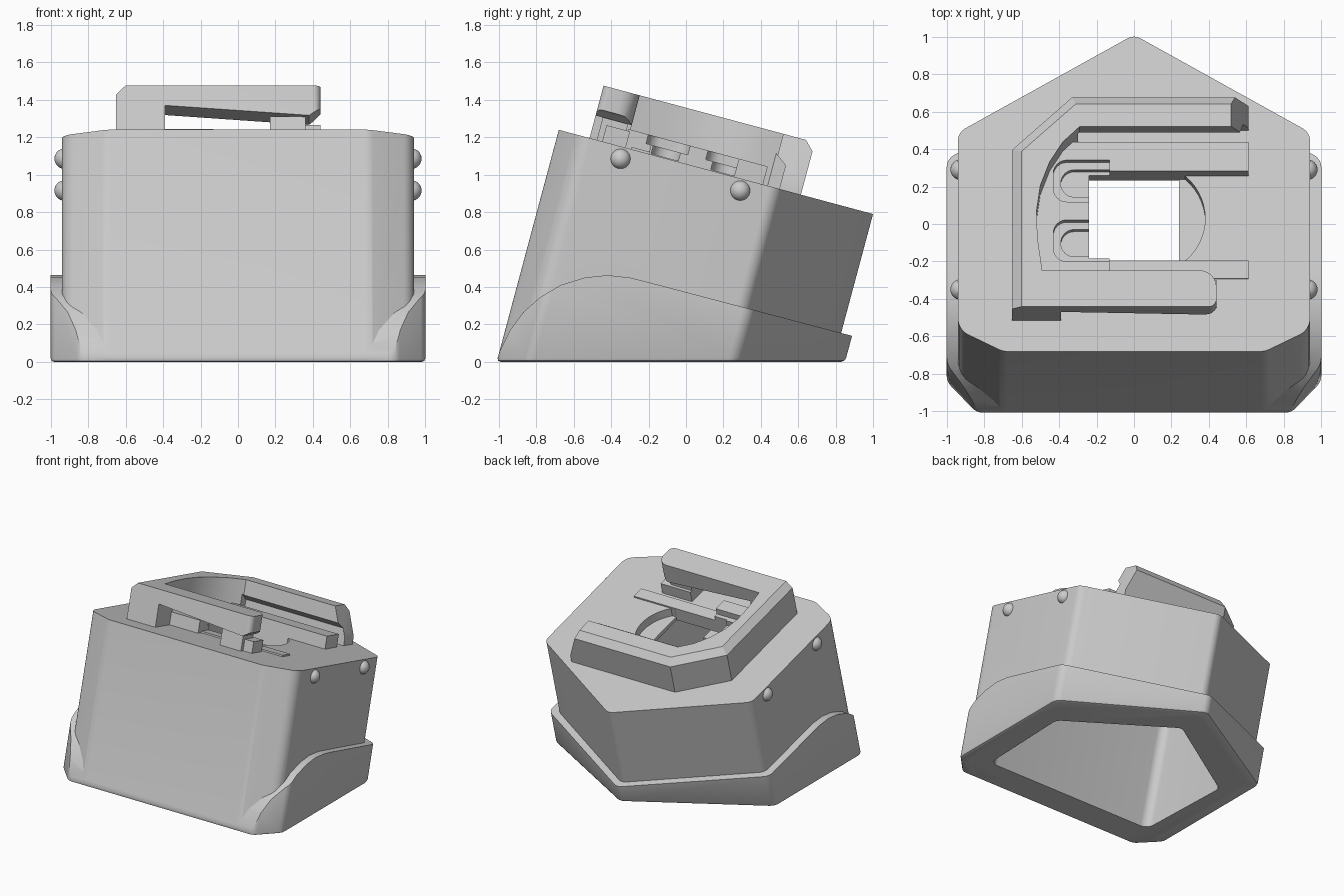
import bpy, bmesh, math
from mathutils import Matrix, Vector

if "Cube" in bpy.data.objects:
    bpy.data.objects.remove(bpy.data.objects["Cube"], do_unlink=True)

# One material for everything
grey = bpy.data.materials.new("light_grey")
grey.use_nodes = True
COLOUR = (0.6, 0.6, 0.6, 1)
grey.diffuse_color = COLOUR
grey.node_tree.nodes["Principled BSDF"].inputs["Base Color"].default_value = COLOUR

# Tilted frame: origin on the top front edge, z along the leaning axis
TILT = Matrix.Translation((0, -0.68, 1.24)) @ Matrix.Rotation(math.radians(-15), 4, "X")


def fillet(points, steps=6):
    """Round every corner given as (x, y, radius)."""
    out = []
    for i, p in enumerate(points):
        here = Vector(p[:2])
        if len(p) < 3:
            out.append(here)
            continue
        a = (Vector(points[i - 1][:2]) - here).normalized()
        b = (Vector(points[(i + 1) % len(points)][:2]) - here).normalized()
        half = a.angle(b) / 2
        reach = p[2] / math.tan(half)
        start, end = here + a * reach, here + b * reach
        centre = here + (a + b).normalized() * p[2] / math.sin(half)
        for k in range(steps + 1):
            ray = start.lerp(end, k / steps) - centre
            out.append(centre + ray.normalized() * p[2])
    return out


def mirrored(half):
    """Close a right-hand outline across x = 0; the last point is the apex."""
    return half + [(-p[0],) + tuple(p[1:]) for p in reversed(half[:-1])]


def prism(name, outline, low, high, plane="xy", frame=TILT, edit=None):
    bm = bmesh.new()
    place = {"xy": lambda p, d: (p.x, p.y, d),
             "xz": lambda p, d: (p.x, d, p.y),
             "yz": lambda p, d: (d, p.x, p.y)}[plane]
    pts = fillet(outline)
    base = bm.faces.new([bm.verts.new(place(p, low)) for p in pts])
    lift = Vector(place(Vector((0, 0)), high - low))
    new = bmesh.ops.extrude_face_region(bm, geom=[base])["geom"]
    bmesh.ops.translate(bm, vec=lift, verts=[g for g in new if isinstance(g, bmesh.types.BMVert)])
    bmesh.ops.recalc_face_normals(bm, faces=bm.faces)
    if edit:
        edit(bm)
    bm.transform(frame)
    return finish(name, bm)


def finish(name, bm):
    mesh = bpy.data.meshes.new(name)
    bm.to_mesh(mesh)
    bm.free()
    mesh.materials.append(grey)
    obj = bpy.data.objects.new(name, mesh)
    bpy.context.collection.objects.link(obj)
    return obj


def box(name, x0, x1, y0, y1, z0, z1):
    return prism(name, [(x0, y0), (x1, y0), (x1, y1), (x0, y1)], z0, z1)


def combine(target, tool, operation="DIFFERENCE"):
    mod = target.modifiers.new("combine", "BOOLEAN")
    mod.operation, mod.solver, mod.object = operation, "EXACT", tool
    bpy.context.view_layer.objects.active = target
    bpy.ops.object.modifier_apply(modifier=mod.name)
    bpy.data.objects.remove(tool, do_unlink=True)


def smooth(obj):
    bpy.ops.object.select_all(action="DESELECT")
    obj.select_set(True)
    bpy.context.view_layer.objects.active = obj
    bpy.ops.object.shade_smooth_by_angle(angle=math.radians(25))


def cut_ground(bm):
    """Trim flat at ground level, leaving a softened lower rim."""
    inv = TILT.inverted()
    up = inv.to_3x3() @ Vector((0, 0, 1))
    cut = bmesh.ops.bisect_plane(bm, geom=bm.verts[:] + bm.edges[:] + bm.faces[:],
                                 plane_co=inv @ Vector((0, 0, 0)), plane_no=up, clear_inner=True)
    rim = [e for e in cut["geom_cut"] if isinstance(e, bmesh.types.BMEdge)]
    bmesh.ops.holes_fill(bm, edges=rim)
    bmesh.ops.bevel(bm, geom=rim, offset=0.02, segments=2, profile=0.5, affect="EDGES")
    bmesh.ops.recalc_face_normals(bm, faces=bm.faces)


# Leaning five-sided housing
body = prism("housing", mirrored([(0.7, 0, 0.1), (0.94, 0.12, 0.1), (0.94, 1.21, 0.08), (0, 1.75, 0.07)]),
             -1.9, 0, edit=cut_ground)

# Flared skirt, trimmed by a curved side profile
skirt = prism("skirt", mirrored([(0.84, 0, 0.08), (1, 0.16, 0.08), (1, 1.24, 0.08), (0, 1.81, 0.07)]),
              -1.9, -0.5, edit=cut_ground)
sweep = prism("skirt_profile", [(-1.1, -0.1), (-1.02, 0), (-0.99, 0.07), (-0.94, 0.17), (-0.87, 0.265),
                                (-0.78, 0.345), (-0.67, 0.41), (-0.54, 0.45), (-0.42, 0.463),
                                (-0.3, 0.45), (-0.2, 0.425), (0.92, 0.13), (1.1, 0.08), (1.1, -0.1)],
              -1.2, 1.2, plane="yz", frame=Matrix())
combine(skirt, sweep, "INTERSECT")
combine(body, skirt, "UNION")

# Raised pad inside the clamp, joined to the roof
pad = prism("pad", [(-0.55, 0.36), (-0.13, 0.36), (-0.13, 0.5), (-0.2, 0.5), (-0.2, 0.97), (-0.13, 0.97),
                    (-0.13, 1.13), (-0.38, 1.13), (-0.55, 0.8)], -0.03, 0.1)
combine(body, pad, "UNION")

# Hollow interior, window in the roof and round recess
combine(body, prism("cavity", mirrored([(0.77, 0.24, 0.07), (0.8, 1.02, 0.07), (0, 1.52, 0.06)]), -2.2, -0.1))
combine(body, box("window", -0.24, 0.24, 0.5, 0.97, -0.3, 0.2))
arc = [(0.07 + 0.31 * math.cos(t), 0.735 + 0.31 * math.sin(t))
       for t in (math.radians(-49 + 98 * k / 14) for k in range(15))]
combine(body, prism("recess", [(0.1, arc[0][1])] + arc + [(0.1, arc[-1][1])], -0.07, 0.1))

# Two stepped pockets in the pad, open towards the window
for v0, v1 in ((0.47, 0.7), (0.8, 1.03)):
    for inset, floor in ((0, 0.05), (0.04, 0.005)):
        combine(body, prism("pocket", [(-0.05, v0 + inset), (-0.05, v1 - inset), (inset - 0.43, v1 - inset, 0.07),
                                       (inset - 0.43, v0 + inset, 0.07)], floor, 0.2))
smooth(body)


def chamfer_outer(bm):
    """Chamfer the top rim along the left, diagonal and back sides."""
    def outer(v):
        return v.co.z > 0.28 and (v.co.x < -0.64 or v.co.y > 1.32)
    rim = [e for e in bm.edges if all(outer(v) for v in e.verts)]
    bmesh.ops.bevel(bm, geom=rim, offset=0.05, segments=1, affect="EDGES")


# C-shaped clamp on the roof, with a free arm at the front
clamp = prism("clamp", [(-0.65, 0.17), (0.44, 0.17, 0.04), (0.44, 0.37, 0.09), (-0.49, 0.37), (-0.515, 0.55),
                        (-0.52, 0.7), (-0.5, 0.84), (-0.45, 0.97), (-0.38, 1.08), (-0.29, 1.165),
                        (0.61, 1.165), (0.61, 1.34), (-0.33, 1.34), (-0.65, 1.05)],
              -0.02, 0.29, edit=chamfer_outer)
combine(clamp, prism("arm_gap", [(-0.39, -0.1), (0.6, -0.1), (0.6, 0.2), (0.43, 0.16), (0.38, 0.125), (-0.39, 0.18)],
                     0.1, 0.38, plane="xz"))
combine(clamp, prism("bar_undercut", [(1.1, -0.1), (1.22, -0.1), (1.22, 0.13), (1.1, 0.22)],
                     -0.3, 0.7, plane="yz"))
combine(clamp, prism("bar_end_slope", [(0.515, 0.3), (0.61, 0.06), (0.8, 0.06), (0.8, 0.3)],
                     1, 1.5, plane="xz"))
smooth(clamp)

# Inner rails, latch under the arm
box("back_rail", -0.13, 0.61, 0.97, 1.13, -0.02, 0.1)
box("front_rail", -0.13, 0.61, 0.4, 0.5, -0.02, 0.012)
box("latch", 0.17, 0.36, 0.21, 0.35, -0.02, 0.13)
box("latch_foot", 0.17, 0.44, 0.24, 0.37, -0.02, 0.09)

# Round studs on both sides
for side, word in ((-1, "right"), (1, "left")):
    for place, y, z in (("front", -0.35, 1.085), ("back", 0.29, 0.915)):
        bm = bmesh.new()
        bmesh.ops.create_uvsphere(bm, u_segments=24, v_segments=14, radius=0.055,
                                  matrix=Matrix.Translation((side * 0.925, y, z)))
        smooth(finish(f"stud_{place}_{word}", bm))
